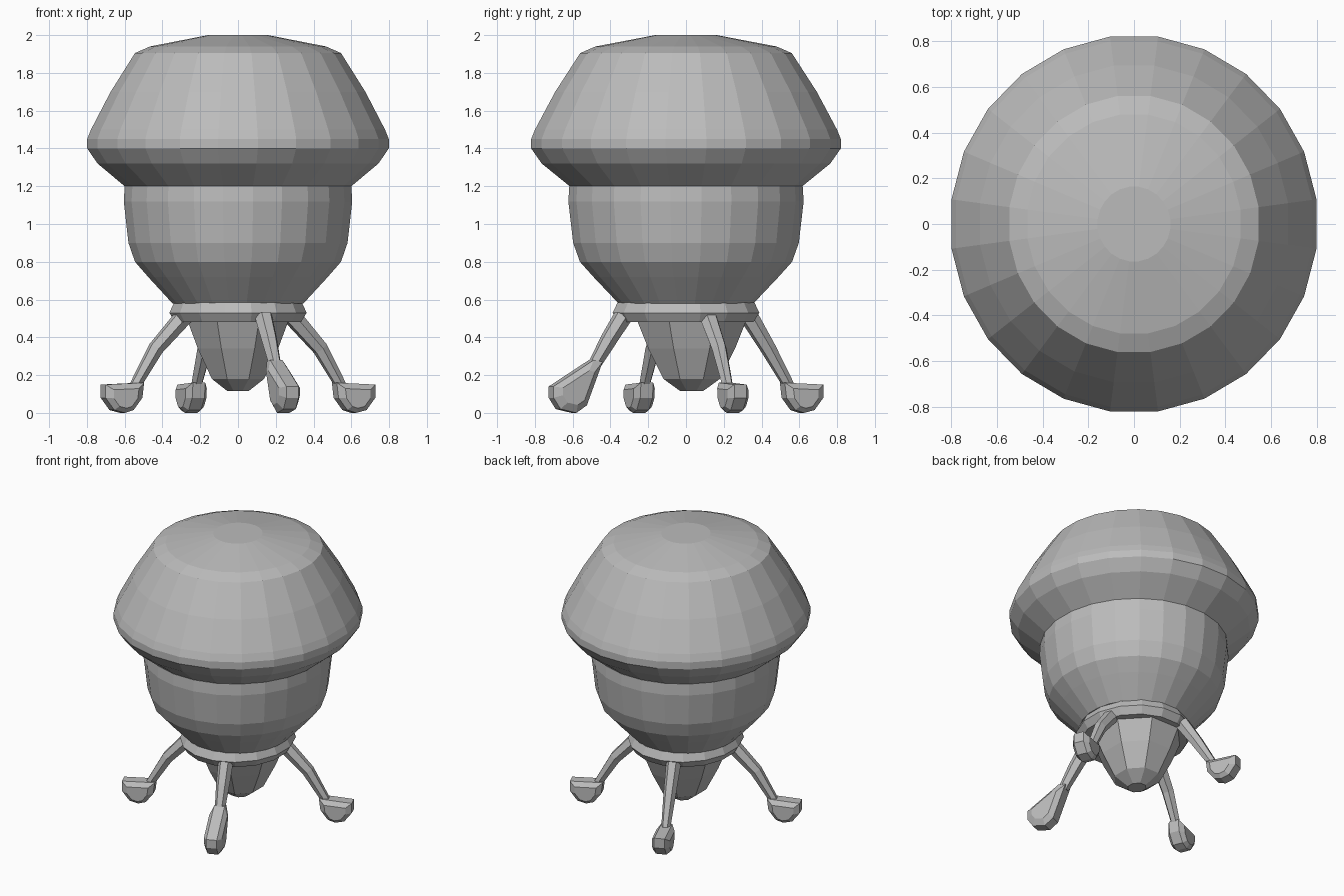
import bpy, bmesh, math
from mathutils import Vector, Matrix

cube = bpy.data.objects.get("Cube")
if cube:
    bpy.data.objects.remove(cube, do_unlink=True)

grey = bpy.data.materials.new("plain_grey")
grey.use_nodes = True
COLOUR = (0.5, 0.5, 0.5, 1)
grey.diffuse_color = COLOUR
grey.node_tree.nodes["Principled BSDF"].inputs["Base Color"].default_value = COLOUR


def loft(name, rings, matrix=Matrix()):
    """Skin a list of equal-length point rings and close both ends."""
    bm = bmesh.new()
    rows = [[bm.verts.new(matrix @ Vector(p)) for p in ring] for ring in rings]
    n = len(rows[0])
    for a, b in zip(rows, rows[1:]):
        for i in range(n):
            j = (i + 1) % n
            bm.faces.new((a[i], a[j], b[j], b[i]))
    bm.faces.new(rows[0][::-1])
    bm.faces.new(rows[-1])
    bmesh.ops.recalc_face_normals(bm, faces=bm.faces)
    mesh = bpy.data.meshes.new(name)
    bm.to_mesh(mesh)
    bm.free()
    mesh.materials.append(grey)
    obj = bpy.data.objects.new(name, mesh)
    bpy.context.collection.objects.link(obj)
    return obj


def turned(name, profile, sides, stretch, shift=0):
    """Slightly oval lathe of (radius, height) points."""
    rings = []
    for r, z in profile:
        angles = [math.tau * (i + 0.5) / sides for i in range(sides)]
        rings.append([(r * math.cos(a), r * stretch * math.sin(a) + shift, z)
                      for a in angles])
    return loft(name, rings)


# Cap, bowl-shaped body and collar
turned("cap", [(0.16, 2.0), (0.47, 1.94), (0.55, 1.905), (0.68, 1.7), (0.785, 1.5),
               (0.805, 1.45), (0.805, 1.4), (0.75, 1.32), (0.605, 1.2)], 24, 1.027)
turned("body", [(0.605, 1.2), (0.61, 1.12), (0.585, 0.9), (0.55, 0.8),
                (0.48, 0.72), (0.35, 0.58)], 24, 1.03)
turned("collar", [(0.345, 0.585), (0.37, 0.53), (0.34, 0.48)], 16, 1.07)

# Blunt cone hanging beneath the collar
turned("lower_cone", [(0.29, 0.49), (0.23, 0.34), (0.15, 0.18), (0.06, 0.115)],
       8, 1.08, 0.03)


def tube(name, path, matrix):
    """Six-sided limb along (radius, height, thickness) points."""
    rings = []
    for i, (r, z, w) in enumerate(path):
        p, q = path[max(i - 1, 0)], path[min(i + 1, len(path) - 1)]
        d = Vector((q[0] - p[0], 0, q[1] - p[1])).normalized()
        side = Vector((-d.z, 0, d.x))
        angles = [math.tau * k / 6 for k in range(6)]
        rings.append([Vector((r, 0, z)) + side * (w * math.sin(a))
                      + Vector((0, w * math.cos(a), 0)) for a in angles])
    loft(name, rings, matrix)


def foot(name, outline, matrix):
    """Rounded paddle: a side outline with narrowed outer slices."""
    cx = sum(p[0] for p in outline) / len(outline)
    cz = sum(p[1] for p in outline) / len(outline)
    rings = [[(cx + (x - cx) * s, t, cz + (z - cz) * s) for x, z in outline]
             for t, s in ((-0.06, 0.65), (-0.035, 1), (0.035, 1), (0.06, 0.65))]
    loft(name, rings, matrix)


CUP = [(0.55, 0.16), (0.77, 0.15), (0.77, 0.08), (0.72, 0.015),
       (0.66, 0.0), (0.61, 0.015), (0.56, 0.08)]
PADDLE = [(0.49, 0.27), (0.54, 0.28), (0.77, 0.14), (0.77, 0.08),
          (0.73, 0.02), (0.64, 0.0), (0.58, 0.04)]

# Four splayed legs; the front one has a longer, sloping foot
for i, side in enumerate(("front", "left", "back", "right")):
    turn = Matrix.Rotation(math.radians(-68 + 90 * i), 4, "Z")
    start = 0.31 if i % 2 else 0.36
    if side == "front":
        path = [(start, 0.51, 0.05), (0.44, 0.39, 0.045), (0.52, 0.26, 0.035)]
    else:
        path = [(start, 0.51, 0.05), (0.47, 0.34, 0.042), (0.59, 0.14, 0.03)]
    tube(side + "_leg", path, turn)
    foot(side + "_foot", PADDLE if side == "front" else CUP, turn)
